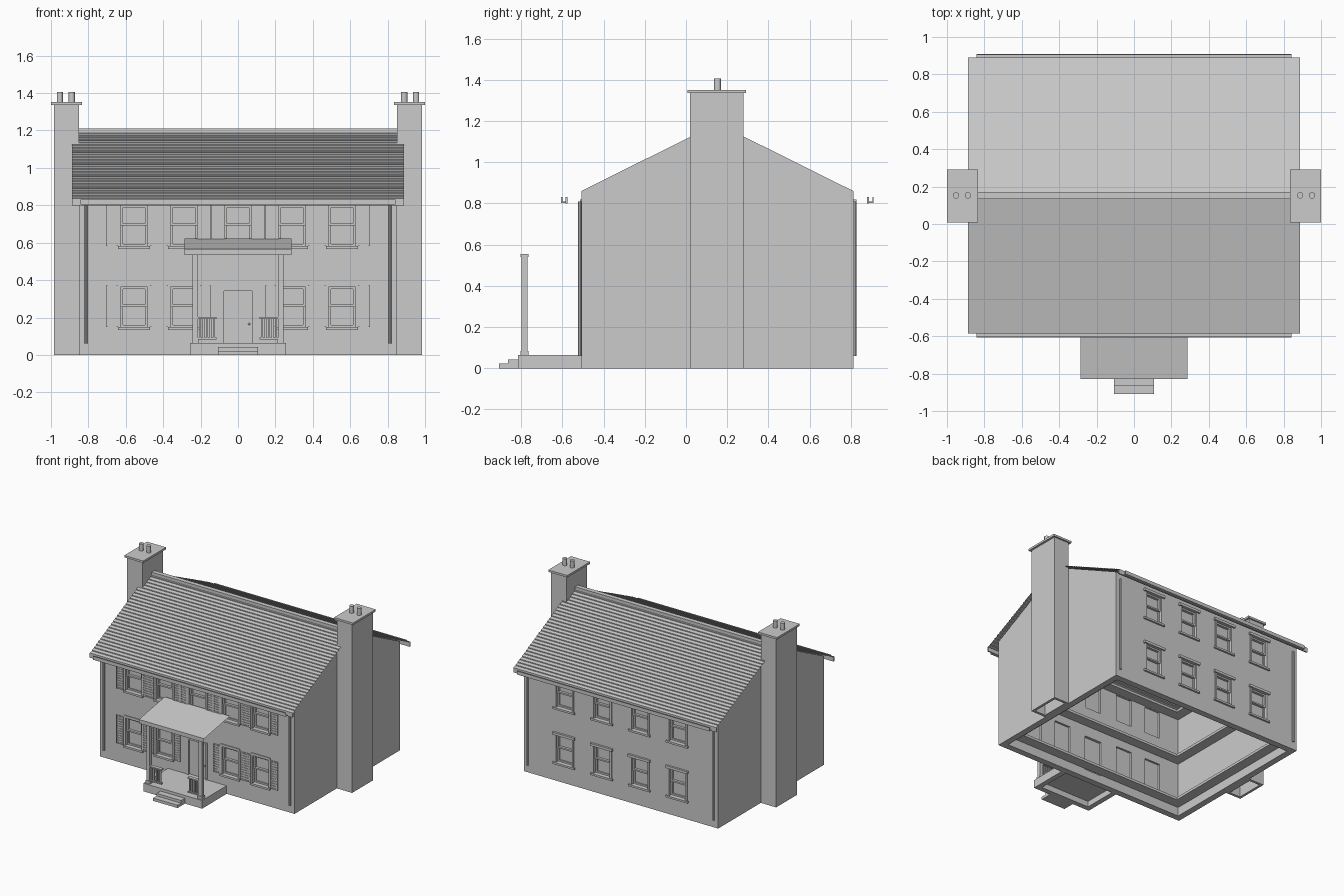
import bpy, bmesh
from mathutils import Matrix, Vector

if "Cube" in bpy.data.objects:
    bpy.data.objects.remove(bpy.data.objects["Cube"], do_unlink=True)

grey = bpy.data.materials.new("plain_grey")
grey.use_nodes = True
COLOUR = (0.6, 0.6, 0.6, 1)
grey.diffuse_color = COLOUR
grey.node_tree.nodes["Principled BSDF"].inputs["Base Color"].default_value = COLOUR

YC = 0.152            # ridge line in y
WALL = 0.66           # half depth of the walls
EAVE = 0.737          # half depth of the roof
WX = 0.85             # half width of the walls
THICK = 0.05


def finish(bm, name):
    mesh = bpy.data.meshes.new(name)
    bm.to_mesh(mesh)
    bm.free()
    mesh.materials.append(grey)
    obj = bpy.data.objects.new(name, mesh)
    bpy.context.collection.objects.link(obj)
    return obj


def add_box(bm, x, y, z):
    size = [abs(r[1] - r[0]) for r in (x, y, z)]
    mid = [(r[0] + r[1]) / 2 for r in (x, y, z)]
    m = Matrix.Translation(mid) @ Matrix.Diagonal((*size, 1))
    bmesh.ops.create_cube(bm, size=1, matrix=m)


def boxes(name, parts):
    bm = bmesh.new()
    for part in parts:
        add_box(bm, *part)
    return finish(bm, name)


def cylinder(name, x, y, z0, z1, r, sides):
    bm = bmesh.new()
    bmesh.ops.create_cone(bm, cap_ends=True, segments=sides, radius1=r, radius2=r, depth=z1 - z0,
                          matrix=Matrix.Translation((x, y, (z0 + z1) / 2)))
    return finish(bm, name)


def sheet(name, profile, half, flip=False):
    """Open surface: a (y, z) profile swept along x."""
    bm = bmesh.new()
    rows = [[bm.verts.new((x, y, z)) for x in (-half, half)] for y, z in profile]
    for a, b in zip(rows, rows[1:]):
        bm.faces.new((a[0], a[1], b[1], b[0]))
    if flip:
        bmesh.ops.reverse_faces(bm, faces=bm.faces[:])
    return finish(bm, name)


def solidify(obj, thickness):
    mod = obj.modifiers.new("thickness", "SOLIDIFY")
    mod.thickness = thickness
    mod.offset = -1


def wall_with_holes(name, side, holes, top):
    """Long wall made as a grid with the window and door cells left out."""
    y = YC + side * WALL
    xs = sorted({-WX, WX} | {h[0] for h in holes} | {h[1] for h in holes})
    zs = sorted({0, top} | {h[2] for h in holes} | {h[3] for h in holes})
    bm = bmesh.new()
    grid = [[bm.verts.new((x, y, z)) for x in xs] for z in zs]
    for j in range(len(zs) - 1):
        for i in range(len(xs) - 1):
            cx, cz = (xs[i] + xs[i + 1]) / 2, (zs[j] + zs[j + 1]) / 2
            if any(a < cx < b and c < cz < d for a, b, c, d in holes):
                continue
            bm.faces.new((grid[j][i], grid[j][i + 1], grid[j + 1][i + 1], grid[j + 1][i]))
    if side > 0:
        bmesh.ops.reverse_faces(bm, faces=bm.faces[:])
    bmesh.ops.delete(bm, geom=[v for v in bm.verts if not v.link_faces], context="VERTS")
    solidify(finish(bm, name), THICK)


def window(name, side, x, z, lip):
    """Sash window; z is the underside of the sill, lip the extra sill width."""
    def y(a, b):
        return YC + side * (WALL + a), YC + side * (WALL + b)
    low, mid, high, top = z + 0.015, z + 0.13, z + 0.232, z + 0.252
    wide = 0.085 + lip
    parts = [((x - wide, x + wide), y(-0.03, 0.014), (z, low)),
             ((x - wide, x + wide), y(-0.03, 0.006 + lip), (high, top)),
             ((x - 0.07, x + 0.07), y(-0.034, -0.03), (low, high))]
    for s in (-1, 1):
        parts.append(((x + s * 0.07, x + s * 0.085), y(-0.03, 0.005), (low, high)))
    for bottom, upper, depth in ((low, mid + 0.006, -0.02), (mid - 0.006, high, -0.01)):
        yy = y(-0.03, depth)
        for s in (-1, 1):
            parts.append(((x + s * 0.058, x + s * 0.07), yy, (bottom, upper)))
        parts.append(((x - 0.058, x + 0.058), yy, (bottom, bottom + 0.012)))
        parts.append(((x - 0.058, x + 0.058), yy, (upper - 0.012, upper)))
    boxes(name, parts)


def shutter(name, x0, x1, z):
    """Louvred shutter on the front wall."""
    y0 = YC - WALL
    z0, z1 = z + 0.015, z + 0.237
    parts = [((x0, x1), (y0 - 0.004, y0), (z0, z1))]
    for a, b in ((x0, x0 + 0.008), (x1 - 0.008, x1)):
        parts.append(((a, b), (y0 - 0.01, y0), (z0, z1)))
    count = 12
    step = (z1 - z0) / count
    for i in range(count):
        base = z0 + i * step
        parts.append(((x0 + 0.008, x1 - 0.008), (y0 - 0.008, y0), (base, base + step * 0.55)))
    boxes(name, parts)


# Walls and windows
LOW, HIGH = 0.133, 0.567
outer = [-0.556, -0.289, 0.289, 0.556]
front = [(x, LOW) for x in outer] + [(x, HIGH) for x in outer + [0]]
back = [(x, z) for x in (-0.495, -0.165, 0.165, 0.495) for z in (LOW, HIGH)]
for label, side, spots, lip in (("front", -1, front, 0), ("back", 1, back, 0.01)):
    holes = [(x - 0.07, x + 0.07, z + 0.015, z + 0.232) for x, z in spots]
    if side < 0:
        holes.append((-0.075, 0.075, 0.064, 0.343))
    wall_with_holes(label + "_wall", side, holes, 0.86)
    for x, z in spots:
        window(label + "_window", side, x, z, lip)

# Shutters: single ones at the ends, a shared one between each close pair
for z in (LOW, HIGH):
    for s in (-1, 1):
        spans = [(0.641, 0.706), (0.374, 0.471), (0.145, 0.204)]
        if z == HIGH:
            spans.append((0.085, 0.143))
        for a, b in spans:
            shutter("shutter", min(s * a, s * b), max(s * a, s * b), z)

# Gable walls, chimneys, caps and pots
for s in (-1, 1):
    bm = bmesh.new()
    outline = [(-WALL, 0), (WALL, 0), (WALL, 0.86), (0, 1.188), (-WALL, 0.86)]
    face = bm.faces.new([bm.verts.new((s * WX, YC + y, z)) for y, z in outline])
    if s < 0:
        face.normal_flip()
    solidify(finish(bm, "gable_wall"), THICK)

    cx, cy = s * 0.917, 0.15
    x, y = (cx - 0.067, cx + 0.067), (cy - 0.13, cy + 0.13)
    t = 0.02
    boxes("chimney", [((x[0], x[0] + t), y, (0, 1.335)), ((x[1] - t, x[1]), y, (0, 1.335)),
                      (x, (y[0], y[0] + t), (0, 1.335)), (x, (y[1] - t, y[1]), (0, 1.335))])
    boxes("chimney_cap", [((cx - 0.083, cx + 0.083), (cy - 0.142, cy + 0.142), (1.335, 1.351))])
    for px in (0.888, 0.952):
        cylinder("chimney_pot", s * px, 0.153, 1.351, 1.405, 0.017, 16)

# Floor rims inside the shell
ix, iy, rim = WX - THICK, WALL - THICK, 0.08
for z in (0.07, 0.43, 0.8):
    parts = []
    for s in (-1, 1):
        parts.append(((s * (ix - rim), s * ix), (YC - iy, YC + iy), (z, z + 0.02)))
        parts.append(((-ix, ix), (YC + s * (iy - rim), YC + s * iy), (z, z + 0.02)))
    boxes("floor_rim", parts)

# Roof slopes of overlapping shingle rows, fascias, gutters and downpipes
ROWS = 28
for s in (-1, 1):
    profile = []
    for i in range(ROWS):
        d = EAVE * (1 - i / ROWS)
        z = 1.19 - d * 0.488
        profile += [(YC + s * d, z), (YC + s * d, z + 0.007)]
    profile.append((YC, 1.19))
    sheet("roof_slope", profile, 0.887, flip=s > 0)

    def y(a, b):
        return YC + s * a, YC + s * b
    boxes("fascia", [((-0.887, 0.887), y(0.727, 0.737), (0.8, 0.832))])
    boxes("gutter", [((-0.842, 0.842), y(0.737, 0.758), (0.803, 0.809)),
                     ((-0.842, 0.842), y(0.752, 0.758), (0.803, 0.831))])
    for px in (-0.813, 0.813):
        cylinder("downpipe", px, YC + s * (WALL + 0.007), 0.06, 0.81, 0.008, 8)
boxes("ridge_cap", [((-0.86, 0.86), (YC - 0.018, YC + 0.018), (1.185, 1.211))])

# Door with frame and knob
yf = YC - WALL
boxes("door", [((-0.075, 0.075), (yf + 0.012, yf + 0.03), (0.064, 0.343))])
boxes("door_frame", [((-0.087, -0.075), (yf - 0.006, yf + 0.03), (0.064, 0.355)),
                     ((0.075, 0.087), (yf - 0.006, yf + 0.03), (0.064, 0.355)),
                     ((-0.075, 0.075), (yf - 0.006, yf + 0.03), (0.343, 0.355))])
bm = bmesh.new()
bmesh.ops.create_uvsphere(bm, u_segments=10, v_segments=6, radius=0.006,
                          matrix=Matrix.Translation((0.06, yf + 0.006, 0.166)))
finish(bm, "door_knob")

# Porch: hollow base, steps, columns, railings and roof
boxes("porch_base", [((-0.257, 0.257), (-0.815, yf), (0.045, 0.064)),
                     ((-0.257, 0.257), (-0.815, -0.775), (0, 0.045)),
                     ((-0.257, -0.217), (-0.775, yf), (0, 0.045)),
                     ((0.217, 0.257), (-0.775, yf), (0, 0.045))])
boxes("porch_steps", [((-0.107, 0.107), (-0.863, -0.815), (0, 0.042)),
                      ((-0.107, 0.107), (-0.908, -0.863), (0, 0.022))])
cy = -0.783
for s in (-1, 1):
    cx = s * 0.228
    parts = [((cx - r, cx + r), (cy - r, cy + r), z)
             for r, z in ((0.019, (0.064, 0.085)), (0.014, (0.085, 0.54)), (0.019, (0.54, 0.555)))]
    boxes("porch_column", parts)
    rail_x = (s * 0.115, s * 0.215)
    rails = [(rail_x, (cy - 0.014, cy + 0.014), (0.193, 0.203)),
             (rail_x, (cy - 0.01, cy + 0.01), (0.083, 0.092))]
    for bx in (0.128, 0.147, 0.166, 0.185, 0.204):
        rails.append(((s * bx - 0.005, s * bx + 0.005), (cy - 0.005, cy + 0.005), (0.09, 0.195)))
    boxes("porch_railing", rails)
sheet("porch_roof", [(-0.83, 0.535), (-0.83, 0.566), (yf, 0.622)], 0.285)
